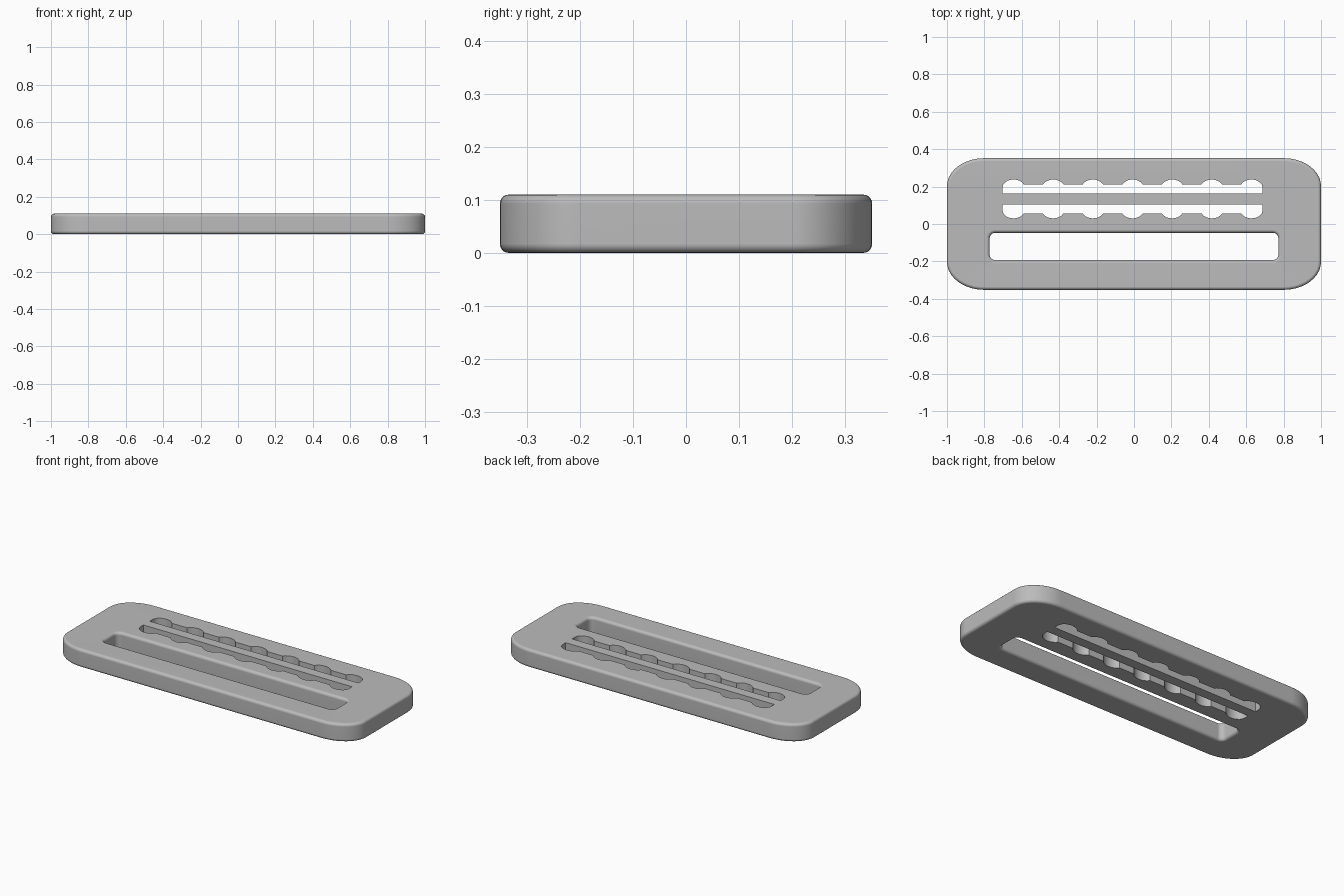
import bpy
import bmesh
from math import sin, cos, pi, radians

old = bpy.data.objects.get("Cube")
if old:
    bpy.data.objects.remove(old)

HEIGHT = 0.11
ROUND = 0.017      # radius of the rolled edges
STEPS = 5          # segments in each rolled edge

grey = bpy.data.materials.new("plain grey")
grey.use_nodes = True
grey.diffuse_color = (0.5, 0.5, 0.5, 1)
grey.node_tree.nodes["Principled BSDF"].inputs["Base Color"].default_value = (0.5, 0.5, 0.5, 1)


def rounded_rect(hx, hy, rx, ry, grow=0.0, cy=0.0, segs=10):
    """Outline with elliptical corners, moved outward by grow."""
    pts = []
    for q, (sx, sy) in enumerate([(1, 1), (-1, 1), (-1, -1), (1, -1)]):
        for i in range(segs + 1):
            a = (q + i / segs) * pi / 2
            pts.append((sx * (hx - rx) + (rx + grow) * cos(a),
                        cy + sy * (hy - ry) + (ry + grow) * sin(a)))
    return pts


def loft(name, rings):
    """Closed solid through a list of (outline, z) rings."""
    bm = bmesh.new()
    loops = [[bm.verts.new((x, y, z)) for x, y in pts] for pts, z in rings]
    for low, high in zip(loops, loops[1:]):
        n = len(low)
        for i in range(n):
            j = (i + 1) % n
            bm.faces.new((low[i], low[j], high[j], high[i]))
    bm.faces.new(loops[0][::-1])
    bm.faces.new(loops[-1])
    bmesh.ops.recalc_face_normals(bm, faces=bm.faces)
    mesh = bpy.data.meshes.new(name)
    bm.to_mesh(mesh)
    bm.free()
    mesh.materials.append(grey)
    obj = bpy.data.objects.new(name, mesh)
    bpy.context.collection.objects.link(obj)
    return obj


def edge_levels():
    """(inset, z) pairs rolling from the bottom face round to the top face."""
    arc = [(ROUND * (1 - sin(a)), ROUND * (1 - cos(a)))
           for a in (i / STEPS * pi / 2 for i in range(STEPS + 1))]
    return arc + [(d, HEIGHT - z) for d, z in reversed(arc)]


# Plate with rolled outer edges
plate = loft("buckle_plate", [(rounded_rect(1, 0.352, 0.2, 0.15, -d), z)
                              for d, z in edge_levels()])


# Wide strap slot, flaring at both rims
def slot_ring(grow):
    return rounded_rect(0.772, 0.073, 0.03, 0.03, grow, cy=-0.12, segs=6)


levels = [(slot_ring(d), z) for d, z in edge_levels()]
levels = [(slot_ring(ROUND), -0.05)] + levels + [(slot_ring(ROUND), HEIGHT + 0.05)]
cutters = [loft("strap_slot_cutter", levels)]


# Pair of scalloped slots, mirrored about their shared centre bar
def scalloped_outline(side):
    mid_x, mid_y, end = -0.008, 0.134, 0.696
    pts = [(end, 0.059), (end, 0.03), (-end, 0.03), (-end, 0.059)]
    for k in range(-3, 4):
        for i in range(9):
            a = radians(156 - 16.5 * i)
            pts.append((k * 0.212 + 0.06 * cos(a), 0.059 + 0.045 * sin(a)))
    return [(mid_x + x, mid_y + side * y) for x, y in pts]


for side, label in ((1, "back"), (-1, "front")):
    outline = scalloped_outline(side)
    cutters.append(loft(label + "_scallop_cutter", [(outline, -0.05), (outline, HEIGHT + 0.05)]))

bpy.context.view_layer.objects.active = plate
for cutter in cutters:
    mod = plate.modifiers.new("cut", 'BOOLEAN')
    mod.operation = 'DIFFERENCE'
    mod.solver = 'EXACT'
    mod.object = cutter
    bpy.ops.object.modifier_apply(modifier=mod.name)
    bpy.data.objects.remove(cutter)

# Smooth rolled edges, with flat faces kept flat
bpy.ops.object.select_all(action='DESELECT')
plate.select_set(True)
bpy.ops.object.shade_smooth_by_angle(angle=radians(35))
normals = plate.modifiers.new("flat faces", 'WEIGHTED_NORMAL')
normals.keep_sharp = True
